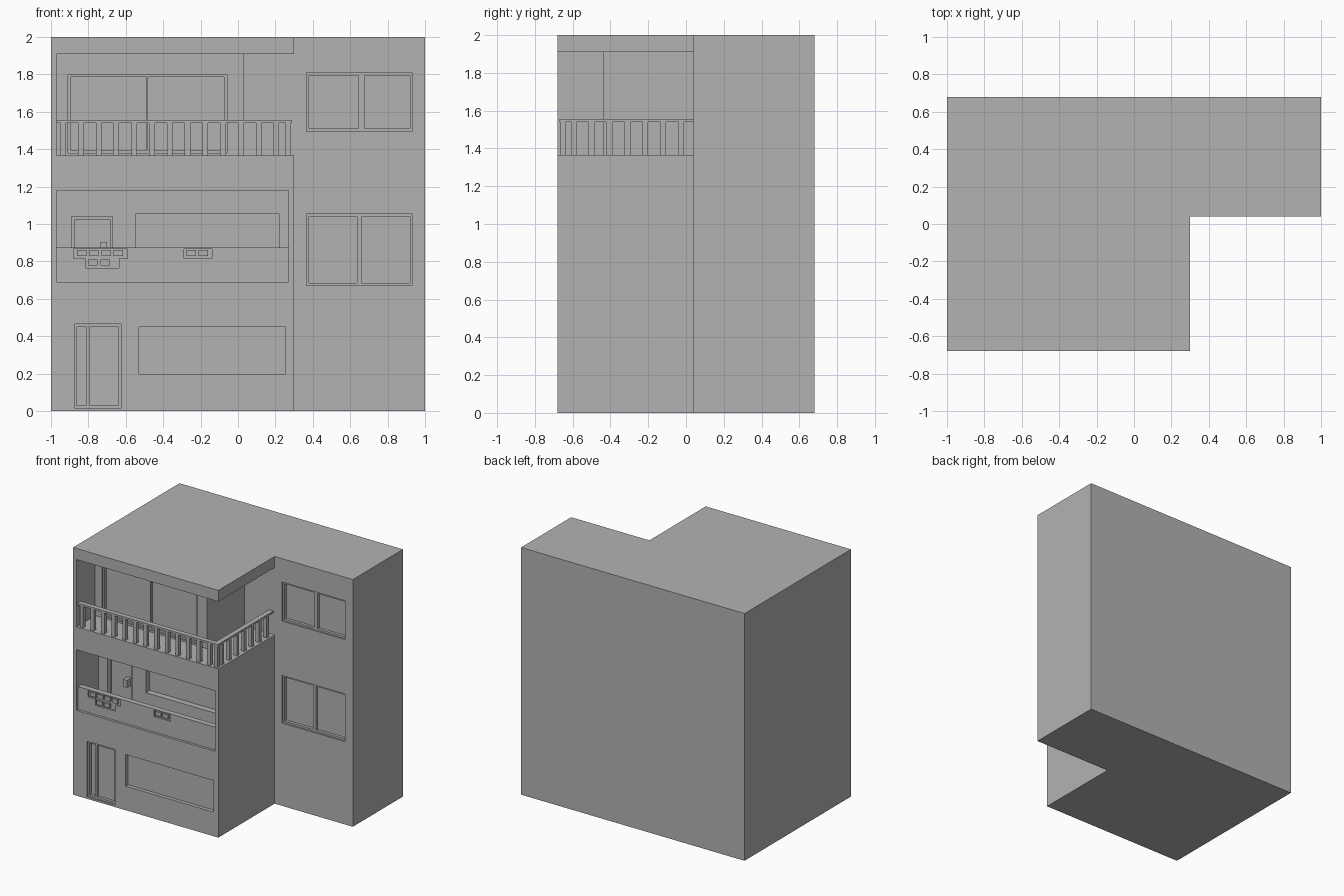
import bpy
import bmesh

cube = bpy.data.objects.get("Cube")
if cube:
    bpy.data.objects.remove(cube, do_unlink=True)

grey = bpy.data.materials.new("plain grey")
grey.use_nodes = True
grey.diffuse_color = (0.45, 0.45, 0.45, 1)
grey.node_tree.nodes["Principled BSDF"].inputs["Base Color"].default_value = grey.diffuse_color


def add_box(bm, x, y, z):
    """Add a box from (min, max) pairs."""
    verts = bmesh.ops.create_cube(bm, size=1)["verts"]
    for v in verts:
        v.co = [lo + (c + 0.5) * (hi - lo) for c, (lo, hi) in zip(v.co, (x, y, z))]


def add_prism(bm, outline, z):
    """Extrude a plan outline between two heights."""
    face = bm.faces.new([bm.verts.new((px, py, z[0])) for px, py in outline])
    top = bmesh.ops.extrude_face_region(bm, geom=[face])["geom"]
    for v in top:
        if isinstance(v, bmesh.types.BMVert):
            v.co.z = z[1]
    bmesh.ops.recalc_face_normals(bm, faces=bm.faces)


def finish(name, bm):
    mesh = bpy.data.meshes.new(name)
    bm.to_mesh(mesh)
    bm.free()
    mesh.materials.append(grey)
    obj = bpy.data.objects.new(name, mesh)
    bpy.context.collection.objects.link(obj)
    return obj


def boxes(name, parts):
    bm = bmesh.new()
    for part in parts:
        add_box(bm, *part)
    return finish(name, bm)


def cut(target, cutter):
    """Subtract the cutter, apply, and throw the cutter away."""
    mod = target.modifiers.new("cut", "BOOLEAN")
    mod.operation, mod.solver, mod.object = "DIFFERENCE", "EXACT", cutter
    bpy.context.view_layer.update()
    graph = bpy.context.evaluated_depsgraph_get()
    mesh = bpy.data.meshes.new_from_object(target.evaluated_get(graph))
    target.modifiers.remove(mod)
    target.data = mesh
    bpy.data.objects.remove(cutter, do_unlink=True)


FRONT, WING, ROOM, LOGGIA = -0.68, 0.04, -0.44, -0.40
FLOOR, CEILING = 1.365, 1.91
RIM = 0.015

# L-shaped house body
bm = bmesh.new()
add_prism(bm, [(-1, FRONT), (0.3, FRONT), (0.3, WING), (1, WING), (1, 0.68), (-1, 0.68)], (0, 2))
body = finish("house_body", bm)

# Corner balcony wrapping round the upper room, and the middle loggia
bm = bmesh.new()
add_prism(bm, [(-0.97, -0.8), (0.4, -0.8), (0.4, WING), (0.03, WING),
               (0.03, ROOM), (-0.97, ROOM)], (FLOOR, CEILING))
cut(body, finish("balcony_cutter", bm))
cut(body, boxes("loggia_cutter", [((-0.97, 0.27), (-0.8, LOGGIA), (0.69, 1.18))]))


def pocket(name, x, z, y, depth):
    cut(body, boxes(name + "_cutter", [(x, (y - 0.05, y + depth), z)]))


def framed(name, x, z, y, panes):
    """Recessed opening with an outer frame and upright bars between the panes."""
    depth = 0.035
    pocket(name, x, z, y, depth)
    ys = (y + 0.012, y + depth)
    edges = [x[0]] + [e for pane in panes for e in pane] + [x[1]]
    bars = [(pair, ys, z) for pair in zip(edges[::2], edges[1::2])]
    bars += [(x, ys, (z[0], z[0] + RIM)), (x, ys, (z[1] - RIM, z[1]))]
    boxes(name + "_frame", bars)


# Windows and doors
framed("wing_upper_window", (0.365, 0.93), (1.495, 1.81), WING, [(0.38, 0.645), (0.675, 0.92)])
framed("wing_lower_window", (0.365, 0.93), (0.67, 1.055), WING, [(0.38, 0.635), (0.66, 0.92)])
framed("balcony_window", (-0.91, -0.06), (1.38, 1.80), ROOM, [(-0.895, -0.49), (-0.48, -0.075)])
framed("entrance_door", (-0.875, -0.625), (0.015, 0.465), FRONT, [(-0.86, -0.81), (-0.795, -0.64)])
framed("loggia_door", (-0.89, -0.67), (0.70, 1.04), LOGGIA, [(-0.875, -0.685)])
pocket("loggia_window", (-0.545, 0.22), (0.84, 1.055), LOGGIA, 0.05)
pocket("ground_window", (-0.53, 0.255), (0.195, 0.45), FRONT, 0.03)
boxes("loggia_door_handle", [((-0.735, -0.70), (LOGGIA - 0.02, LOGGIA + 0.035), (0.845, 0.905))])

# Loggia parapet, set back a little, with patches of exposed brick
PANEL = FRONT + 0.02
parapet = boxes("loggia_parapet", [((-0.97, 0.27), (PANEL, PANEL + 0.045), (0.69, 0.875))])
patches = [((-0.88, -0.59), (0.815, 0.866)), ((-0.815, -0.635), (0.765, 0.82)),
           ((-0.29, -0.14), (0.815, 0.866))]
for x, z in patches:
    cut(parapet, boxes("patch_cutter", [(x, (PANEL - 0.05, PANEL + 0.012), z)]))


def brick_row(start, count, z):
    return [((start + i * 0.065, start + i * 0.065 + 0.05), (PANEL - 0.004, PANEL + 0.015),
             (z, z + 0.032)) for i in range(count)]


boxes("exposed_bricks", brick_row(-0.86, 4, 0.83) + brick_row(-0.80, 2, 0.777)
      + brick_row(-0.275, 2, 0.83))

# Balcony railing along the front and the open side
RAIL = (1.54, 1.555)
boxes("balcony_handrail", [((-0.97, 0.288), (-0.67, -0.63), RAIL),
                           ((0.248, 0.288), (-0.63, WING), RAIL)])


def baluster(x, y):
    return ((x - 0.015, x + 0.015), (y - 0.015, y + 0.015), (FLOOR, RAIL[0]))


PITCH = 0.095
boxes("balcony_balusters", [baluster(-0.935 + i * PITCH, -0.65) for i in range(13)]
      + [baluster(0.268, -0.65)]
      + [baluster(0.268, -0.595 + i * PITCH) for i in range(7)])
